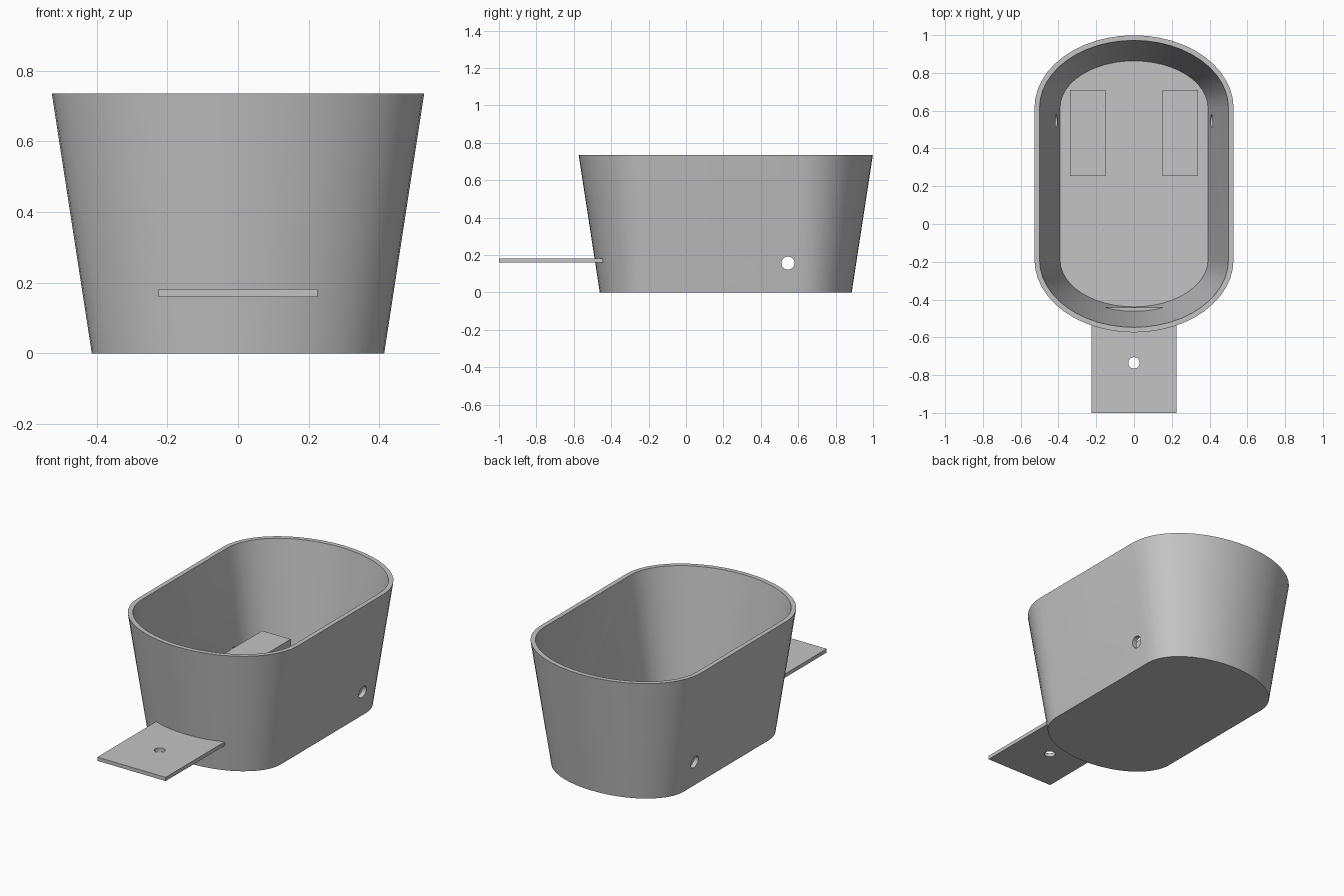
import bpy, bmesh, math

cube = bpy.data.objects.get("Cube")
if cube:
    bpy.data.objects.remove(cube, do_unlink=True)

grey = bpy.data.materials.new("plain grey")
grey.use_nodes = True
colour = (0.55, 0.55, 0.55, 1)
grey.diffuse_color = colour
grey.node_tree.nodes["Principled BSDF"].inputs["Base Color"].default_value = colour

HEIGHT = 0.735
WALL = 0.027
FLOOR = 0.03
BACK, FRONT = 0.615, -0.19    # ends of the straight sides
SEGMENTS = 24


def finish(name, bm):
    bmesh.ops.recalc_face_normals(bm, faces=bm.faces)
    mesh = bpy.data.meshes.new(name)
    bm.to_mesh(mesh)
    bm.free()
    mesh.materials.append(grey)
    obj = bpy.data.objects.new(name, mesh)
    bpy.context.collection.objects.link(obj)
    return obj


def box(name, x0, x1, y0, y1, z0, z1):
    bm = bmesh.new()
    bmesh.ops.create_cube(bm, size=1)
    for v in bm.verts:
        v.co.x = x1 if v.co.x > 0 else x0
        v.co.y = y1 if v.co.y > 0 else y0
        v.co.z = z1 if v.co.z > 0 else z0
    return finish(name, bm)


def drill(obj, location, radius, rotation=(0, 0, 0)):
    """Cut a round hole straight through a part."""
    bpy.ops.mesh.primitive_cylinder_add(vertices=32, radius=radius, depth=3,
                                        location=location, rotation=rotation)
    cutter = bpy.context.object
    cutter.hide_render = True
    mod = obj.modifiers.new("hole", 'BOOLEAN')
    mod.operation = 'DIFFERENCE'
    mod.solver = 'EXACT'
    mod.object = cutter
    select(obj)
    bpy.ops.object.modifier_apply(modifier=mod.name)
    bpy.data.objects.remove(cutter, do_unlink=True)


def select(obj):
    bpy.ops.object.select_all(action='DESELECT')
    bpy.context.view_layer.objects.active = obj
    obj.select_set(True)


def outline(bm, z, inset):
    """Ring with straight sides and elliptical ends, widening with height."""
    flare = 0.113 * z / HEIGHT - inset
    rx, ry = 0.414 + flare, 0.271 + flare
    ring = []
    for centre, start in ((BACK, 0), (FRONT, math.pi)):
        for i in range(SEGMENTS + 1):
            a = start + math.pi * i / SEGMENTS
            ring.append(bm.verts.new((rx * math.cos(a), centre + ry * math.sin(a), z)))
    return ring


# Flared tub: outer wall, rim, inner wall and floor
bm = bmesh.new()
rings = [outline(bm, 0, 0), outline(bm, HEIGHT, 0),
         outline(bm, HEIGHT, WALL), outline(bm, FLOOR, WALL)]
for low, high in zip(rings, rings[1:]):
    for i in range(len(low)):
        j = (i + 1) % len(low)
        bm.faces.new((low[i], low[j], high[j], high[i]))
bm.faces.new(rings[0])
bm.faces.new(rings[-1])
tub = finish("tub", bm)

# Two blocks on the floor, drilled in line with the side walls
axle = ((0, 0.545, 0.157), 0.035, (0, math.pi / 2, 0))
drill(tub, *axle)
for side, x0, x1 in (("left", 0.15, 0.338), ("right", -0.338, -0.15)):
    block = box(side + "_block", x0, x1, 0.255, 0.71, FLOOR, 0.25)
    drill(block, *axle)

# Flat hitch plate through the front wall, with a pin hole
plate = box("hitch_plate", -0.225, 0.225, -1, -0.443, 0.16, 0.182)
drill(plate, (0, -0.735, 0), 0.03)

# Smooth the curved walls and keep the rims crisp
for obj in [o for o in bpy.context.collection.objects if o.type == 'MESH']:
    select(obj)
    bpy.ops.object.shade_smooth_by_angle(angle=math.radians(30))
